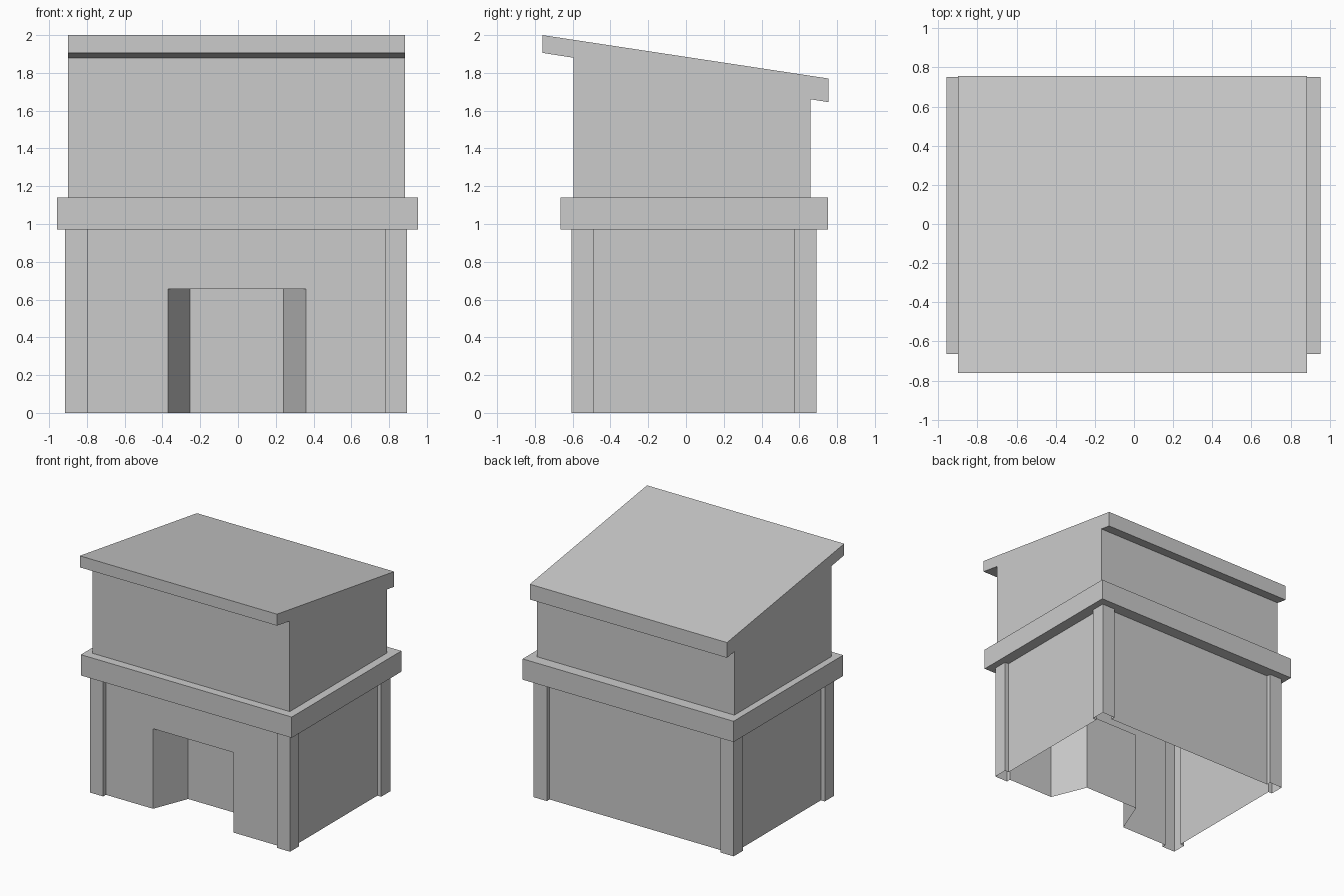
import bpy, bmesh

if "Cube" in bpy.data.objects:
    bpy.data.objects.remove(bpy.data.objects["Cube"])

Z_DOOR, Z_BAND, Z_UPPER = 0.655, 0.97, 1.14
FLOOR = (-0.915, 0.895, -0.605, 0.69)      # x0, x1, y0, y1 over the corner posts
BAND = (-0.957, 0.952, -0.665, 0.752)
UPPER_X = (-0.90, 0.885)
POST, INSET = 0.118, 0.035


def rect(x0, x1, y0, y1):
    return [(x0, y0), (x1, y0), (x1, y1), (x0, y1)]


def footprint(x0, x1, y0, y1):
    """Counter-clockwise wall outline with a projecting post at each corner."""
    p, i = POST, INSET
    pts = []
    for k, (x, y) in enumerate(rect(x0, x1, y0, y1)):
        sx = 1 if x == x0 else -1
        sy = 1 if y == y0 else -1
        along_x = [(x + sx * p, y + sy * i), (x + sx * p, y)]
        along_y = [(x, y + sy * p), (x + sx * i, y + sy * p)]
        if k % 2:
            pts += along_x + [(x, y)] + along_y
        else:
            pts += along_y[::-1] + [(x, y)] + along_x[::-1]
    return pts


def loop(bm, pts, z):
    return [bm.verts.new((x, y, z)) for x, y in pts]


def strip(bm, low, high):
    n = len(low)
    for i in range(n):
        j = (i + 1) % n
        bm.faces.new((low[i], low[j], high[j], high[i]))


def ring(bm, outer, inner):
    """Flat face between two nested loops."""
    edges = []
    for vs in (outer, inner):
        for a, b in zip(vs, vs[1:] + vs[:1]):
            edges.append(bm.edges.get((a, b)) or bm.edges.new((a, b)))
    bmesh.ops.triangle_fill(bm, edges=edges, use_beauty=True)


def finish(bm, name):
    bmesh.ops.recalc_face_normals(bm, faces=bm.faces[:])
    mesh = bpy.data.meshes.new(name)
    bm.to_mesh(mesh)
    bm.free()
    obj = bpy.data.objects.new(name, mesh)
    bpy.context.collection.objects.link(obj)
    return obj


# Ground floor: open-bottomed walls with corner posts and a tapered doorway recess
walls = footprint(*FLOOR)
y_wall = FLOOR[2] + INSET
door = [(-0.37, y_wall), (-0.255, y_wall + 0.29), (0.24, y_wall + 0.29), (0.36, y_wall)]
outline = walls[:5] + door + walls[5:]
bm = bmesh.new()
low, mid = loop(bm, outline, 0), loop(bm, outline, Z_DOOR)
strip(bm, low, mid)
bm.faces.new(mid[5:9])                                  # doorway ceiling
strip(bm, mid[:6] + mid[8:], loop(bm, outline[:6] + outline[8:], Z_BAND))
finish(bm, "ground_floor_walls")

# Projecting ledge between the floors
bm = bmesh.new()
low, high = loop(bm, rect(*BAND), Z_BAND), loop(bm, rect(*BAND), Z_UPPER)
strip(bm, low, high)
ring(bm, low, loop(bm, walls, Z_BAND))
ring(bm, high, loop(bm, rect(*UPPER_X, -0.595, 0.66), Z_UPPER))
finish(bm, "ledge")

# Upper floor and sloping roof: one side profile (y, z) extruded across x
profile = [(-0.595, Z_UPPER), (0.66, Z_UPPER), (0.66, 1.66), (0.755, 1.645),
           (0.755, 1.77), (-0.76, 2.0), (-0.76, 1.906), (-0.595, 1.88)]
bm = bmesh.new()
left, right = ([bm.verts.new((x, y, z)) for y, z in profile] for x in UPPER_X)
strip(bm, left, right)
bm.faces.new(left)
bm.faces.new(right)
bm.faces.ensure_lookup_table()
bmesh.ops.recalc_face_normals(bm, faces=bm.faces[:])
bmesh.ops.delete(bm, geom=[bm.faces[0]], context='FACES_ONLY')  # open underneath
finish(bm, "upper_floor_and_roof")
